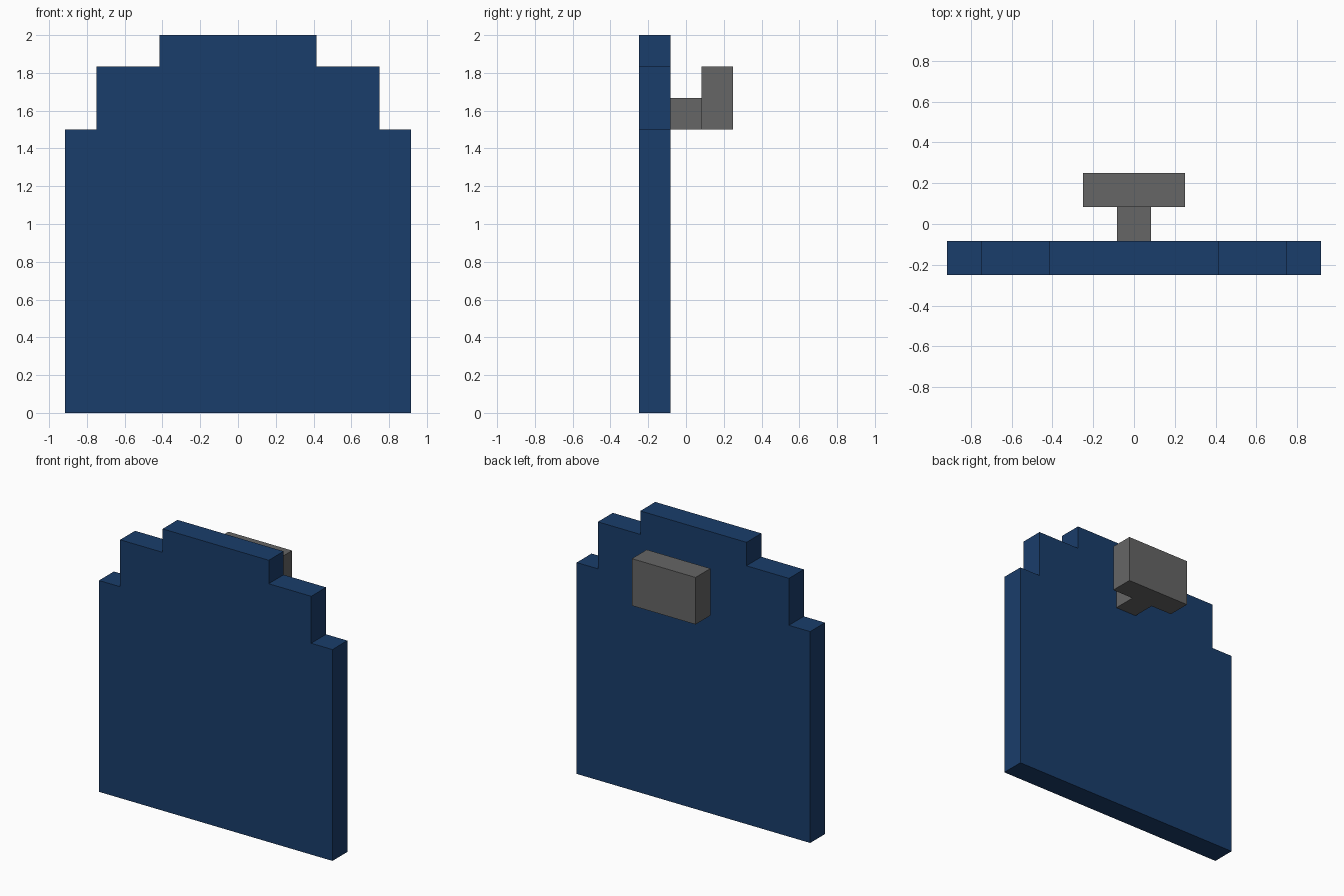
import bpy, bmesh
from mathutils import Vector

if "Cube" in bpy.data.objects:
    bpy.data.objects.remove(bpy.data.objects["Cube"])

U = 1 / 12  # grid step used by the whole model


def material(name, rgb):
    m = bpy.data.materials.new(name)
    m.diffuse_color = (*rgb, 1)
    m.use_nodes = True
    m.node_tree.nodes["Principled BSDF"].inputs["Base Color"].default_value = m.diffuse_color
    return m


def extrude_profile(name, half, y0, y1, mat):
    """Mirror a right-hand (x, z) outline across x = 0 and extrude it along y."""
    outline = half + [(-x, z) for x, z in reversed(half)]
    bm = bmesh.new()
    face = bm.faces.new([bm.verts.new((x * U, y0 * U, z * U)) for x, z in outline])
    ext = bmesh.ops.extrude_face_region(bm, geom=[face])
    verts = [g for g in ext["geom"] if isinstance(g, bmesh.types.BMVert)]
    bmesh.ops.translate(bm, verts=verts, vec=Vector((0, (y1 - y0) * U, 0)))
    bmesh.ops.recalc_face_normals(bm, faces=bm.faces)
    me = bpy.data.meshes.new(name)
    bm.to_mesh(me)
    bm.free()
    me.materials.append(mat)
    ob = bpy.data.objects.new(name, me)
    bpy.context.collection.objects.link(ob)
    return ob


blue = material("blue", (0.010, 0.047, 0.147))
grey = material("dark_grey", (0.133, 0.133, 0.133))

# Shield plate with stepped top corners
extrude_profile("shield_plate",
                [(11, 0), (11, 18), (9, 18), (9, 22), (5, 22), (5, 24)], -3, -1, blue)

# Handle on the back: short stem and wide grip
extrude_profile("handle_stem", [(1, 18), (1, 20)], -1, 1, grey)
extrude_profile("handle_grip", [(3, 18), (3, 22)], 1, 3, grey)
